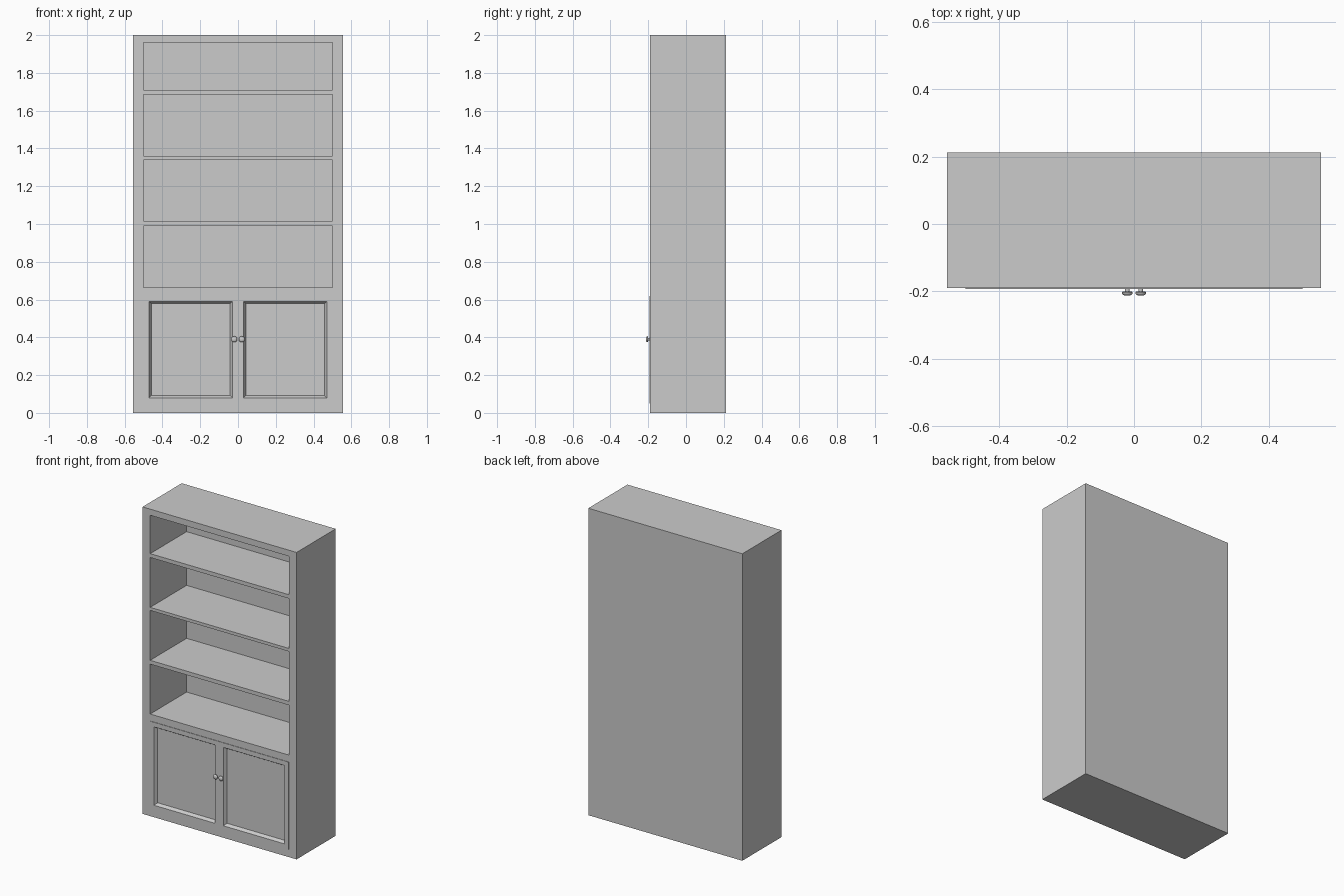
import bpy, bmesh, math
from mathutils import Vector, Matrix

if "Cube" in bpy.data.objects:
    bpy.data.objects.remove(bpy.data.objects["Cube"])

W, H = 0.555, 2.0                  # half width, height
FRONT, BACK, INNER = -0.19, 0.213, 0.185
NICHE_X = 0.5
DOOR_Z = (0.05, 0.62)
NICHES = [DOOR_Z, (0.665, 0.99), (1.015, 1.34), (1.36, 1.685), (1.71, 1.96)]


def finish(bm, name):
    bmesh.ops.recalc_face_normals(bm, faces=bm.faces)
    me = bpy.data.meshes.new(name)
    bm.to_mesh(me)
    bm.free()
    ob = bpy.data.objects.new(name, me)
    bpy.context.collection.objects.link(ob)
    return ob


def box(lo, hi):
    bm = bmesh.new()
    lo, hi = Vector(lo), Vector(hi)
    bmesh.ops.create_cube(bm, size=1, matrix=Matrix.Translation((lo + hi) / 2)
                          @ Matrix.Diagonal((*(hi - lo), 1)))
    bm.normal_update()
    return bm


def cut(bm, co, no):
    bmesh.ops.bisect_plane(bm, geom=bm.verts[:] + bm.edges[:] + bm.faces[:],
                           plane_co=co, plane_no=no)


# Carcass: one block, front split into niches that are pushed inward
bm = box((-W, FRONT, 0), (W, BACK, H))
for x in (-NICHE_X, NICHE_X):
    cut(bm, (x, 0, 0), (1, 0, 0))
for z in [z for pair in NICHES for z in pair]:
    cut(bm, (0, 0, z), (0, 0, 1))
bm.normal_update()
for lo, hi in NICHES:
    face = next(f for f in bm.faces if f.normal.y < -0.9
                and abs(f.calc_center_median().x) < 0.01
                and lo < f.calc_center_median().z < hi)
    new = bmesh.ops.extrude_discrete_faces(bm, faces=[face])["faces"]
    bmesh.ops.translate(bm, verts=new[0].verts[:], vec=(0, INNER - FRONT, 0))
bmesh.ops.dissolve_limit(bm, angle_limit=0.01, verts=bm.verts[:], edges=bm.edges[:])
finish(bm, "bookcase_carcass")

# Knob outline as (radius, distance out from the door)
KNOB = [(0.007, -0.002), (0.007, 0.007), (0.014, 0.008), (0.016, 0.011),
        (0.0155, 0.014), (0.013, 0.017), (0.008, 0.0195), (0, 0.02)]

for side, s in (("left", -1), ("right", 1)):
    # Door with a sloped, recessed panel
    x0, x1 = sorted((0, s * NICHE_X))
    bm = box((x0, -0.193, DOOR_Z[0]), (x1, -0.16, DOOR_Z[1]))
    face = next(f for f in bm.faces if f.normal.y < -0.9)
    bmesh.ops.inset_region(bm, faces=[face], thickness=0.042)
    bmesh.ops.inset_region(bm, faces=[face], thickness=0.017, depth=-0.02)
    finish(bm, side + "_door")

    # Turned knob
    bm = bmesh.new()
    verts = [bm.verts.new((s * 0.02 + r, -0.193 - d, 0.39)) for r, d in KNOB]
    edges = [bm.edges.new(p) for p in zip(verts, verts[1:])]
    bmesh.ops.spin(bm, geom=verts + edges, cent=(s * 0.02, 0, 0.39), axis=(0, 1, 0),
                   angle=math.tau, steps=20)
    bmesh.ops.remove_doubles(bm, verts=bm.verts[:], dist=1e-5)
    knob = finish(bm, side + "_knob")
    bpy.ops.object.select_all(action='DESELECT')
    knob.select_set(True)
    bpy.context.view_layer.objects.active = knob
    bpy.ops.object.shade_smooth_by_angle(angle=math.radians(40))
